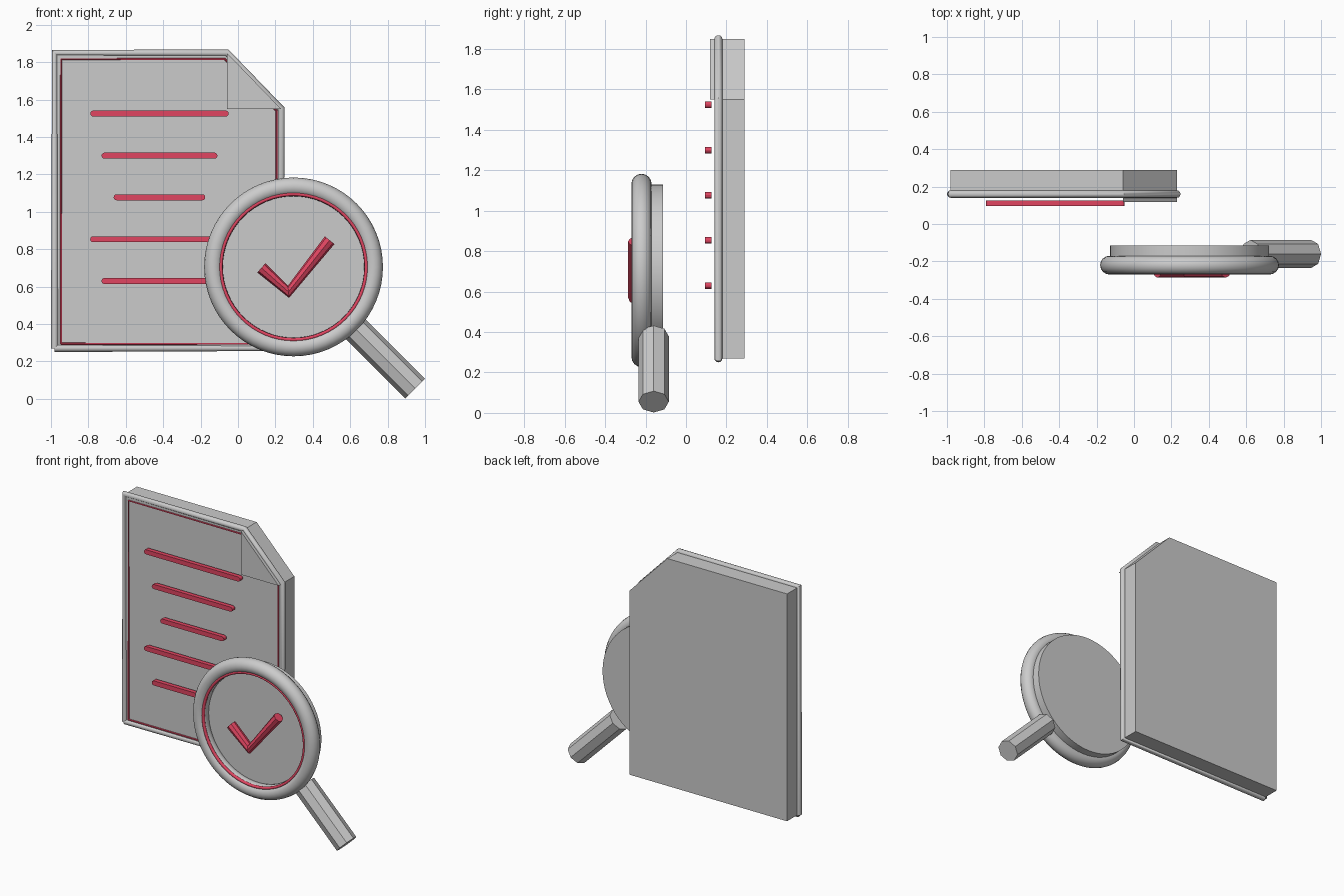
import bpy, bmesh, math
from mathutils import Matrix

if "Cube" in bpy.data.objects:
    bpy.data.objects.remove(bpy.data.objects["Cube"])

red = bpy.data.materials.new("red")
red.diffuse_color = (0.75, 0.06, 0.12, 1)
red.use_nodes = True
red.node_tree.nodes["Principled BSDF"].inputs["Base Color"].default_value = red.diffuse_color


def add_material(ob, mat):
    if mat:
        ob.data.materials.append(mat)
    return ob


def smooth(ob, angle=40):
    bpy.ops.object.select_all(action='DESELECT')
    ob.select_set(True)
    bpy.context.view_layer.objects.active = ob
    bpy.ops.object.shade_smooth_by_angle(angle=math.radians(angle))


def plate(name, outline, y0, y1, mat=None):
    """Extrude an x-z outline from y0 back to y1."""
    bm = bmesh.new()
    face = bm.faces.new([bm.verts.new((x, y0, z)) for x, z in outline])
    ext = bmesh.ops.extrude_face_region(bm, geom=[face], use_keep_orig=True)
    verts = [g for g in ext['geom'] if isinstance(g, bmesh.types.BMVert)]
    bmesh.ops.translate(bm, verts=verts, vec=(0, y1 - y0, 0))
    bmesh.ops.recalc_face_normals(bm, faces=bm.faces[:])
    me = bpy.data.meshes.new(name)
    bm.to_mesh(me)
    bm.free()
    ob = bpy.data.objects.new(name, me)
    bpy.context.collection.objects.link(ob)
    return add_material(ob, mat)


def tube(name, points, y, radius, res, mat=None):
    """Sweep a round section along an x-z path."""
    cu = bpy.data.curves.new(name, 'CURVE')
    cu.dimensions = '3D'
    cu.bevel_depth, cu.bevel_resolution, cu.use_fill_caps = radius, res, True
    sp = cu.splines.new('POLY')
    sp.points.add(len(points) - 1)
    for p, (x, z) in zip(sp.points, points):
        p.co = (x, y, z, 1)
    sp.use_smooth = False
    ob = bpy.data.objects.new(name, cu)
    bpy.context.collection.objects.link(ob)
    bpy.ops.object.select_all(action='DESELECT')
    ob.select_set(True)
    bpy.context.view_layer.objects.active = ob
    bpy.ops.object.convert(target='MESH')
    return add_material(bpy.context.object, mat)


def ring(name, major, minor, y, mat=None):
    bpy.ops.mesh.primitive_torus_add(major_segments=64, minor_segments=16,
                                     major_radius=major, minor_radius=minor,
                                     location=(CX, y, CZ), rotation=(math.pi / 2, 0, 0))
    ob = bpy.context.object
    ob.name = name
    smooth(ob, 60)
    return add_material(ob, mat)


# Document page with a cut corner
L, R, B, T, FX, FZ = -0.98, 0.23, 0.27, 1.85, -0.06, 1.55
page = [(L, B), (R, B), (R, FZ), (FX, T), (L, T)]
plate("page", page, 0.15, 0.29)
smooth(tube("page_frame", page + page[:1], 0.16, 0.02, 4))

# Thin red inner border
d = 0.034
inner = [(L + d, B + d * 0.7), (R - d * 0.7, B + d * 0.7), (R - d * 0.7, FZ - 0.01),
         (FX - 0.01, T - d), (L + d, T - d)]
smooth(tube("page_border", inner + inner[:1], 0.15, 0.006, 2, red))

# Folded corner
plate("folded_corner", [(FX, T), (FX, FZ), (R, FZ)], 0.118, 0.15)

# Text bars with rounded ends
rows = [(-0.79, -0.05, 1.525), (-0.73, -0.11, 1.30), (-0.665, -0.175, 1.077),
        (-0.79, -0.05, 0.853), (-0.73, -0.11, 0.63)]
r = 0.016
for i, (x0, x1, z) in enumerate(rows):
    arc = [math.pi * k / 6 - math.pi / 2 for k in range(7)]
    outline = [(x1 - r + r * math.cos(a), z + r * math.sin(a)) for a in arc]
    outline += [(x0 + r - r * math.cos(a), z - r * math.sin(a)) for a in arc]
    plate(f"text_bar_{i + 1}", outline, 0.095, 0.125, red)

# Magnifier: rim, red inner ring and lens
CX, CZ = 0.297, 0.705
ring("magnifier_rim", 0.428, 0.05, -0.22)
ring("magnifier_inner_ring", 0.389, 0.01, -0.25, red)
bpy.ops.mesh.primitive_cylinder_add(vertices=64, radius=0.425, depth=0.085,
                                    location=(CX, -0.1575, CZ), rotation=(math.pi / 2, 0, 0))
lens = bpy.context.object
lens.name = "lens"
smooth(lens)

# Handle at 45 degrees and check mark, both eight-sided
tube("handle", [(0.623, 0.379), (0.947, 0.055)], -0.16, 0.075, 2)
tube("check_mark", [(0.125, 0.70), (0.27, 0.572), (0.49, 0.848)], -0.254, 0.033, 2, red)
